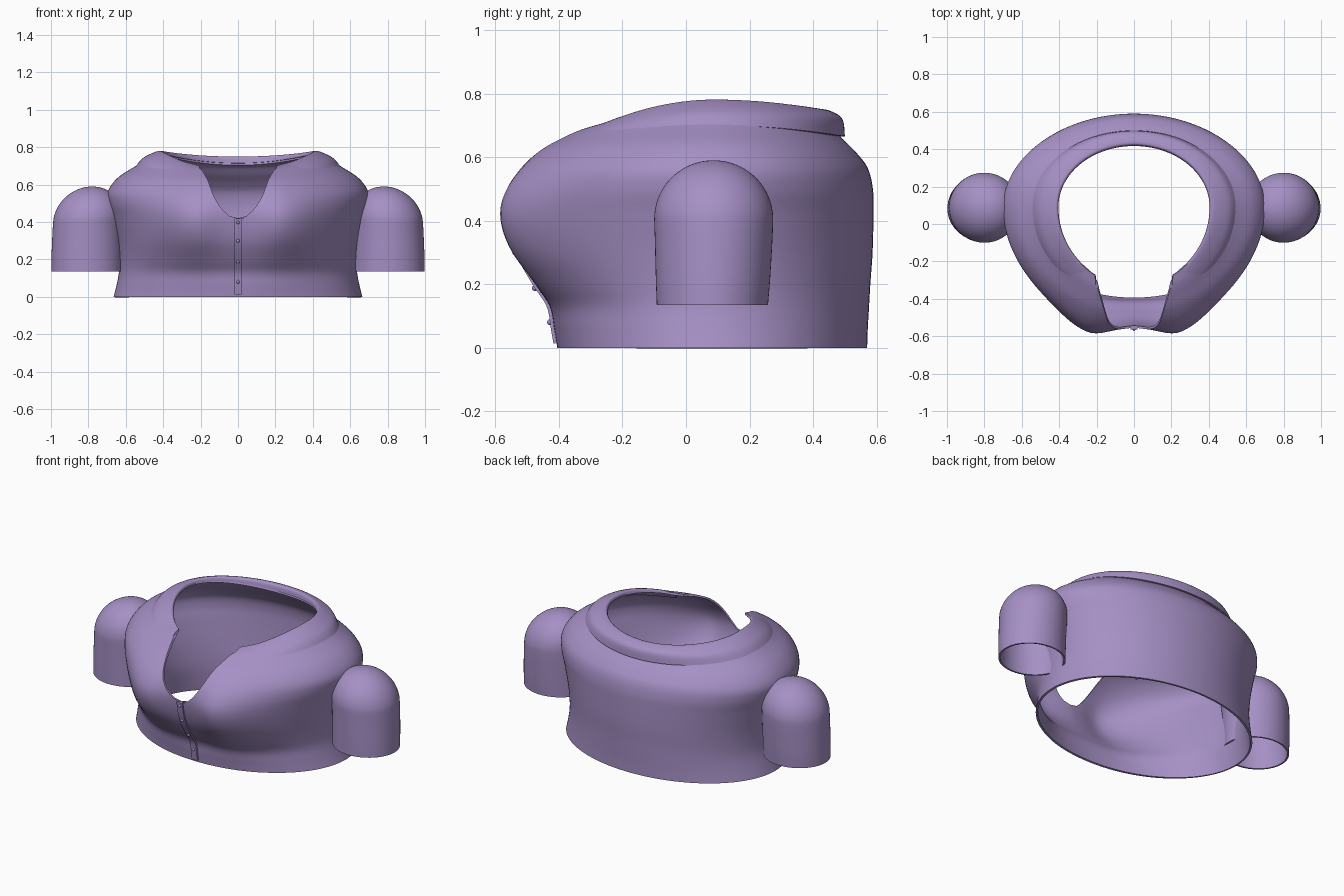
import bpy, bmesh, math
from math import sin, cos, exp, pi, radians

if "Cube" in bpy.data.objects:
    bpy.data.objects.remove(bpy.data.objects["Cube"])

purple = bpy.data.materials.new("purple_cloth")
purple.diffuse_color = (0.38, 0.28, 0.56, 1)
purple.use_nodes = True
purple.node_tree.nodes["Principled BSDF"].inputs["Base Color"].default_value = purple.diffuse_color
CY = 0.09  # depth centre of the horizontal sections


def spline(rows, u):
    """Catmull-Rom blend of table rows at fractional row u."""
    n = len(rows) - 1
    i = min(int(u), n - 1)
    t = u - i
    p = [rows[max(0, min(n, i + k))] for k in (-1, 0, 1, 2)]
    return [0.5 * (2 * b + (c - a) * t + (2 * a - 5 * b + 4 * c - d) * t * t
                   + (3 * b - a - 3 * c + d) * t ** 3) for a, b, c, d in zip(*p)]


def surf(rows, u, th):
    """Torso section: side x/z, back y/z, front y/z plus chest fullness."""
    xs, zs, yb, zb, yf, zf = spline(rows, u)
    c, s = cos(th), sin(th)
    x = xs * c
    z = zs * c * c + (zb if s > 0 else zf) * s * s
    y = CY + ((yb - CY) * s if s > 0 else (CY - yf) * s)
    if s < 0:
        w = 0.20 if z < 0.39 else 0.19
        spread = 0.14 if abs(x) < 0.25 else 0.20
        y -= 0.072 * exp(-((abs(x) - 0.25) / spread) ** 2) * exp(-((z - 0.39) / w) ** 2) * min(1, -s * 2)
    return x, y, z


def finish(ob, thick=0, cutter=None):
    ob.data.materials.append(purple)
    bpy.ops.object.select_all(action='DESELECT')
    bpy.context.view_layer.objects.active = ob
    ob.select_set(True)
    if thick:
        m = ob.modifiers.new("thickness", 'SOLIDIFY')
        m.thickness = thick
        m.offset = -1
        bpy.ops.object.modifier_apply(modifier=m.name)
    if cutter:
        m = ob.modifiers.new("cut", 'BOOLEAN')
        m.object = cutter
        m.solver = 'EXACT'
        bpy.ops.object.modifier_apply(modifier=m.name)
    bpy.ops.object.shade_smooth_by_angle(angle=radians(40))


def to_object(name, bm):
    me = bpy.data.meshes.new(name)
    bm.to_mesh(me)
    bm.free()
    ob = bpy.data.objects.new(name, me)
    bpy.context.collection.objects.link(ob)
    return ob


def grid(name, f, nu, nv, wrap):
    """Mesh from f(a, b), a and b in 0..1; wrap closes it around b."""
    bm = bmesh.new()
    cols = nv if wrap else nv + 1
    v = [[bm.verts.new(f(i / nu, j / nv)) for j in range(cols)] for i in range(nu + 1)]
    for i in range(nu):
        for j in range(nv):
            k = (j + 1) % cols
            bm.faces.new((v[i][j], v[i][k], v[i + 1][k], v[i + 1][j]))
    bmesh.ops.remove_doubles(bm, verts=bm.verts, dist=1e-5)
    return to_object(name, bm)


# V-shaped neckline cutter
half = [(0.045, .432), (0.09, .475), (0.13, .54), (0.16, .62), (0.19, .675), (0.21, .72), (0.21, 1)]
fine = [spline(half, k / 4) for k in range(4 * (len(half) - 1) + 1)]
outline = [(-x, z) for x, z in reversed(fine)] + [(0, .42)] + fine
bm = bmesh.new()
face = bm.faces.new([bm.verts.new((x, -1, z)) for x, z in outline])
ext = bmesh.ops.extrude_face_region(bm, geom=[face])
for e in ext['geom']:
    if isinstance(e, bmesh.types.BMVert):
        e.co.y = -0.1
bmesh.ops.recalc_face_normals(bm, faces=bm.faces)
cutter = to_object("neckline_cutter", bm)
cutter.hide_render = True

# Body shell
body = [(.665, 0, .570, 0, -.405, 0),
        (.650, .06, .572, .06, -.415, .06),
        (.637, .13, .576, .13, -.428, .13),
        (.635, .20, .580, .20, -.472, .20),
        (.645, .30, .587, .30, -.525, .30),
        (.672, .42, .590, .42, -.552, .42),
        (.695, .50, .588, .50, -.545, .50),
        (.695, .565, .572, .565, -.515, .565),
        (.645, .635, .535, .615, -.465, .62),
        (.555, .695, .490, .660, -.410, .655),
        (.480, .742, .455, .700, -.365, .675),
        (.412, .768, .425, .715, -.325, .680)]
N = len(body) - 1
ob = grid("bodice", lambda a, b: surf(body, a * N, b * 2 * pi), 66, 144, True)
finish(ob, 0.012, cutter)
bpy.data.objects.remove(cutter)

# Folded collar, running round the back and sinking into the front
collar = [(.545, .700, .500, .665, -.455, .585),
          (.512, .740, .492, .720, -.412, .630),
          (.455, .770, .455, .745, -.372, .654),
          (.415, .781, .425, .747, -.330, .668),
          (.404, .765, .417, .715, -.320, .660)]
ob = grid("collar", lambda a, b: surf(collar, a * 4, radians(-54 + 288 * b)), 20, 120, False)
finish(ob, 0.010)

# Button placket down the centre front
def placket(a, b):
    x, y, z = surf(body, 0.3 + 4.68 * a, -pi / 2)
    return (b - 0.5) * 0.038, y - 0.010, z
finish(grid("placket", placket, 30, 2, False), 0.012)

# Buttons
for u in (1.3, 2.85, 4.0, 4.8):
    x, y, z = surf(body, u, -pi / 2)
    bpy.ops.mesh.primitive_uv_sphere_add(segments=16, ring_count=8, radius=0.009, location=(0, y - 0.010, z))
    bpy.context.object.name = "button"
    finish(bpy.context.object)

# Domed sleeves: half width x, half depth y, height, centre x, centre y
tube = [(.192, .175, .135, .806, .083), (.191, .180, .22, .806, .085), (.189, .185, .34, .803, .087)]
dome = [(.188 * cos(t), .187 * cos(t), .405 + .185 * sin(t), .80 - .02 * sin(t), .087)
        for t in [k * pi / 20 for k in range(11)]]
sleeve = tube + dome
for side, name in ((1, "sleeve_left"), (-1, "sleeve_right")):
    def shell(a, b):
        rx, ry, z, cx, cy = spline(sleeve, a * (len(sleeve) - 1))
        t = 2 * pi * b
        return side * cx + rx * cos(t), cy + ry * sin(t), z
    finish(grid(name, shell, 39, 64, True), 0.010)
